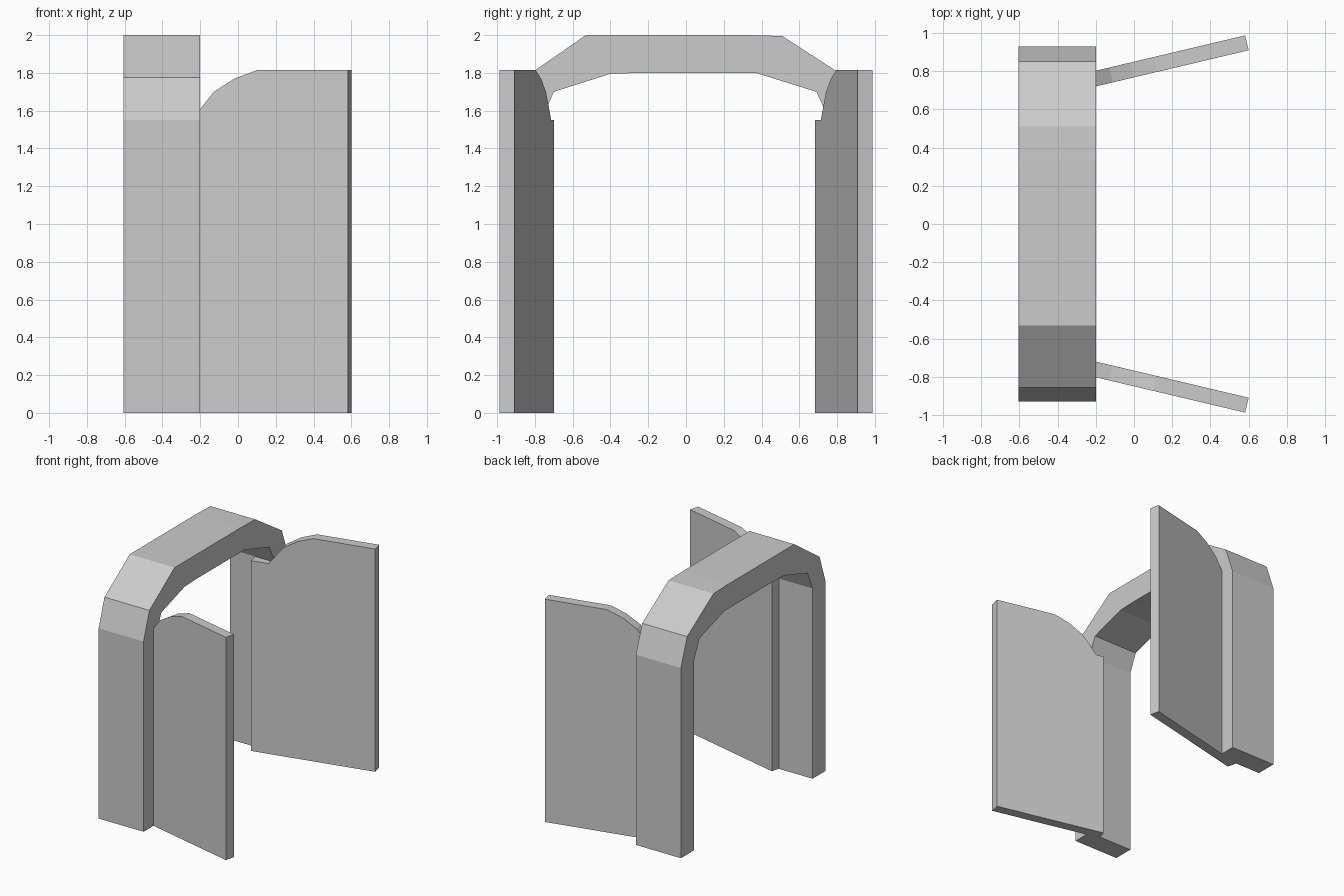
import bpy, bmesh, math
from mathutils import Matrix

if "Cube" in bpy.data.objects:
    bpy.data.objects.remove(bpy.data.objects["Cube"])


def extrude_profile(name, pts, vec, matrix=Matrix()):
    """Solid made by sweeping a closed 3D outline along vec."""
    bm = bmesh.new()
    face = bm.faces.new([bm.verts.new(p) for p in pts])
    geom = bmesh.ops.extrude_face_region(bm, geom=[face])["geom"]
    new_verts = [v for v in geom if isinstance(v, bmesh.types.BMVert)]
    bmesh.ops.translate(bm, verts=new_verts, vec=vec)
    bm.transform(matrix)
    bmesh.ops.recalc_face_normals(bm, faces=bm.faces)
    mesh = bpy.data.meshes.new(name)
    bm.to_mesh(mesh)
    bm.free()
    obj = bpy.data.objects.new(name, mesh)
    bpy.context.collection.objects.link(obj)
    return obj


# Faceted arch frame: (y, z) outline, swept along x
outer = [(-0.93, 0), (-0.93, 1.55), (-0.855, 1.775), (-0.53, 2.0),
         (0.33, 2.0), (0.51, 1.995), (0.85, 1.775), (0.93, 1.55), (0.93, 0)]
inner = [(0.76, 0), (0.76, 1.55), (0.69, 1.70), (0.37, 1.80),
         (-0.25, 1.80), (-0.40, 1.795), (-0.70, 1.70), (-0.765, 1.55), (-0.765, 0)]
extrude_profile("arch_frame", [(-0.605, y, z) for y, z in outer + inner], (0.405, 0, 0))

# Open doors: (distance along door, z) outline with a curved shoulder,
# swung outward about the inner face line at x = -0.2
SWING = math.radians(13.3)
THICKNESS = 0.08
c = math.cos(SWING)
for name, side, back in (("front_door", -1, -0.285), ("rear_door", 1, -0.36)):
    outline = [(back, 0), (back, 1.55), (-0.225, 1.55), (-0.2, 1.585), (-0.11, 1.70),
               (0.0, 1.77), (0.12, 1.815), (0.6, 1.815), (0.6, 0)]
    pts = [((x + 0.2) / c, 0, z) for x, z in outline]
    place = Matrix.Translation((-0.2, side * 0.72, 0)) @ Matrix.Rotation(side * SWING, 4, 'Z')
    extrude_profile(name, pts, (0, side * THICKNESS, 0), place)
